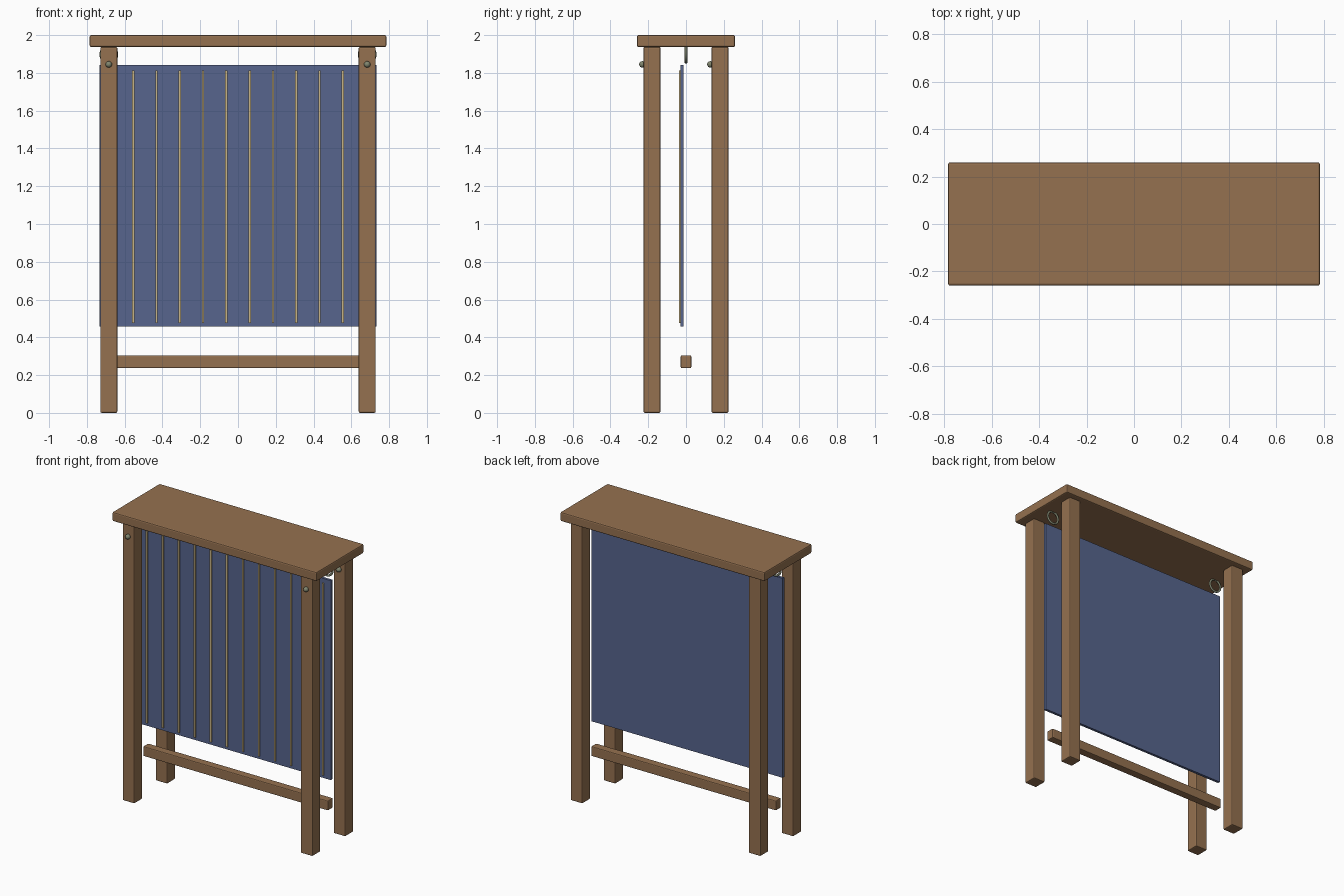
import bpy
from math import pi

if "Cube" in bpy.data.objects:
    bpy.data.objects.remove(bpy.data.objects["Cube"])


def material(name, rgb):
    m = bpy.data.materials.new(name)
    m.diffuse_color = (*rgb, 1)
    m.use_nodes = True
    m.node_tree.nodes["Principled BSDF"].inputs["Base Color"].default_value = m.diffuse_color
    return m


WOOD = material("wood", (0.30, 0.165, 0.08))
CLOTH = material("blue_cloth", (0.095, 0.13, 0.27))
STRIPE = material("cream_stripe", (0.58, 0.46, 0.24))
METAL = material("metal", (0.22, 0.24, 0.16))


def box(name, x, y, z, mat, bevel=0.0):
    """Box from (min, max) ranges, with optional rounded edges."""
    bpy.ops.mesh.primitive_cube_add(size=1, location=[(a + b) / 2 for a, b in (x, y, z)])
    ob = bpy.context.object
    ob.name = name
    ob.scale = [b - a for a, b in (x, y, z)]
    bpy.ops.object.transform_apply(location=False, rotation=False, scale=True)
    ob.data.materials.append(mat)
    if bevel:
        mod = ob.modifiers.new("bevel", 'BEVEL')
        mod.width = bevel
        mod.segments = 2
    return ob


def finish_metal(name):
    ob = bpy.context.object
    ob.name = name
    ob.data.materials.append(METAL)
    bpy.ops.object.shade_smooth()


# Top board and lower rail
box("top_board", (-0.785, 0.785), (-0.26, 0.26), (1.937, 2.0), WOOD, 0.008)
box("lower_rail", (-0.71, 0.71), (-0.028, 0.028), (0.237, 0.305), WOOD, 0.006)

# Legs, each with a round peg on its front face
LEG_X, LEG_Y, HALF = 0.684, 0.18, 0.045
for sx, side in ((-1, "left"), (1, "right")):
    for sy, end in ((-1, "front"), (1, "back")):
        x, y = sx * LEG_X, sy * LEG_Y
        box(f"{end}_{side}_leg", (x - HALF, x + HALF), (y - HALF, y + HALF),
            (0, 1.937), WOOD, 0.007)
        bpy.ops.mesh.primitive_uv_sphere_add(segments=20, ring_count=12, radius=0.017,
                                             location=(x, y - HALF - 0.006, 1.845))
        finish_metal(f"{end}_{side}_peg")

    # Hanging ring set into the underside of the top
    bpy.ops.mesh.primitive_torus_add(major_radius=0.043, minor_radius=0.007,
                                     major_segments=32, minor_segments=10,
                                     location=(sx * LEG_X, 0, 1.898),
                                     rotation=(pi / 2, 0, 0))
    finish_metal(f"{side}_hanging_ring")

# Hanging cloth panel with evenly spaced stripes on its front
box("cloth_panel", (-0.734, 0.734), (-0.030, -0.012), (0.457, 1.842), CLOTH)
for i in range(12):
    x = (i - 5.5) * 0.1232
    box(f"cloth_stripe_{i + 1}", (x - 0.006, x + 0.006), (-0.038, -0.029),
        (0.477, 1.812), STRIPE)
